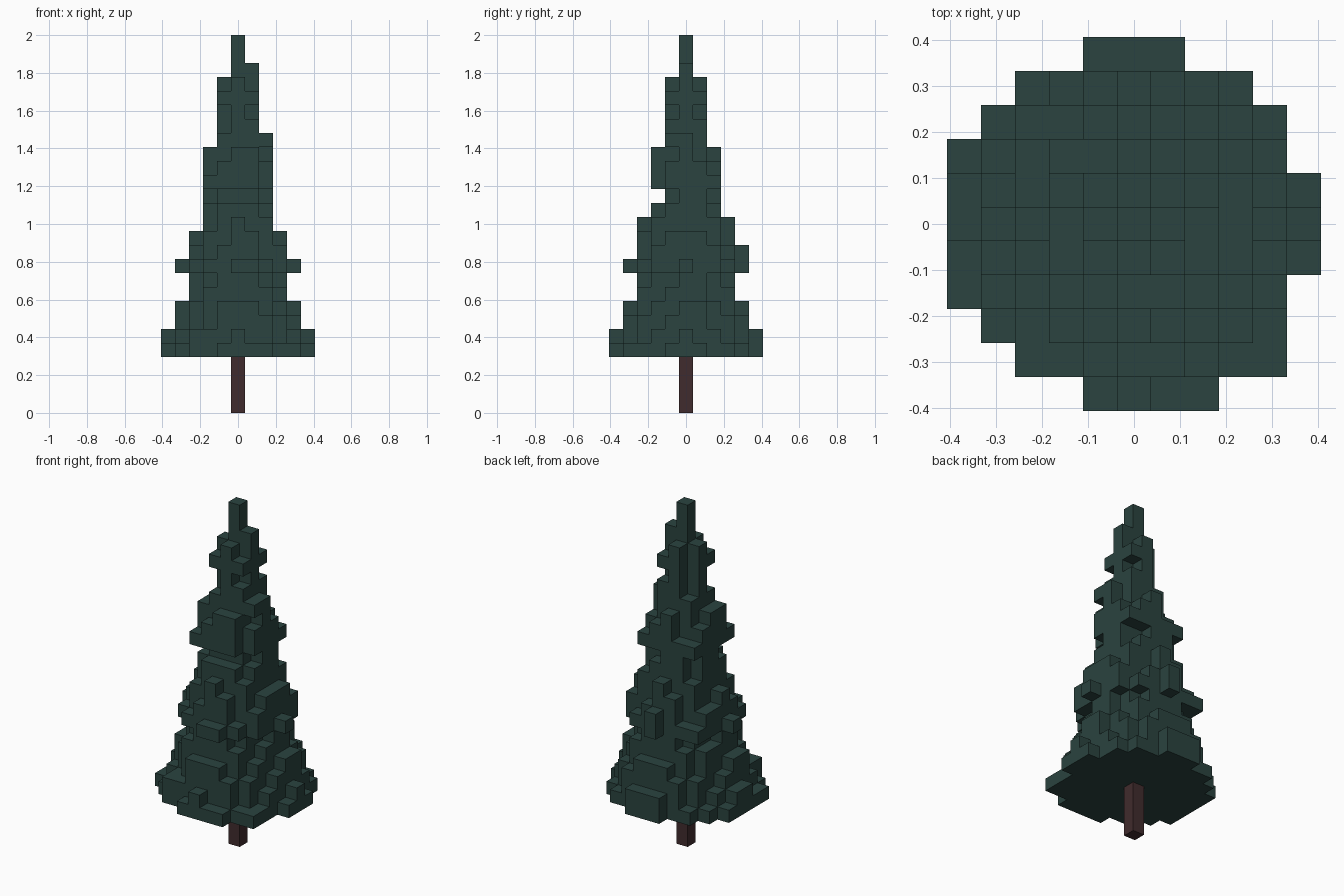
import bpy, bmesh, random
from mathutils import Vector

cube = bpy.data.objects.get("Cube")
if cube:
    bpy.data.objects.remove(cube, do_unlink=True)

random.seed(4)
S = 2 / 27  # block size


def make_material(name, color):
    m = bpy.data.materials.new(name)
    m.use_nodes = True
    m.diffuse_color = color
    m.node_tree.nodes["Principled BSDF"].inputs["Base Color"].default_value = color
    return m


def block_object(name, cells, material):
    """Make a shell around a set of blocks, with no faces between neighbours."""
    bm = bmesh.new()
    for c in sorted(cells):
        for axis in range(3):
            for sign in (-1, 1):
                n = list(c)
                n[axis] += sign
                if tuple(n) in cells:
                    continue
                centre = Vector((c[0], c[1], c[2] + 0.5))
                out, u, v = Vector(), Vector(), Vector()
                out[axis] = sign * 0.5
                u[(axis + 1) % 3] = 0.5
                v[(axis + 2) % 3] = 0.5 * sign
                corners = (-u - v, u - v, u + v, v - u)
                bm.faces.new([bm.verts.new((centre + out + k) * S) for k in corners])
    bmesh.ops.remove_doubles(bm, verts=bm.verts, dist=S * 0.01)
    mesh = bpy.data.meshes.new(name)
    bm.to_mesh(mesh)
    bm.free()
    mesh.materials.append(material)
    ob = bpy.data.objects.new(name, mesh)
    bpy.context.collection.objects.link(ob)
    return ob


# Lowest foliage layer: x span of each row from y = -5 to y = 5
rows = [(-1, 2), (-3, 4), (-4, 4), (-5, 4), (-5, 5), (-5, 5),
        (-5, 5), (-5, 4), (-4, 4), (-3, 3), (-1, 1)]
base = {(x, j - 5) for j, (a, b) in enumerate(rows) for x in range(a, b + 1)}

# Upper layers: radius, x min, x max, y min, y max in blocks
layers = [
    (4.9, -5, 5, -5, 5), (4.4, -4, 4, -4, 4), (4.0, -4, 4, -4, 4),
    (3.65, -3, 3, -3, 3), (3.35, -3, 3, -3, 3), (3.97, -4, 4, -4, 4),
    (3.6, -3, 3, -3, 4), (3.3, -3, 3, -3, 3), (2.9, -2, 2, -3, 3),
    (2.5, -2, 2, -2, 2), (2.2, -2, 2, -1, 2), (2.52, -2, 2, -2, 2),
    (2.3, -2, 2, -2, 2), (2.15, -2, 2, -2, 2), (1.7, -1, 2, -1, 1),
    (1.1, -1, 1, -1, 1), (1.1, -1, 1, -1, 1), (1.1, -1, 1, -1, 1),
    (1.1, -1, 1, -1, 1), (0.3, 0, 1, 0, 0), (0.3, 0, 0, 0, 0),
    (0.3, 0, 0, 0, 0),
]

# Ragged discs with fixed outer tips on each axis
foliage = {(x, y, 4) for x, y in base}
for i, (r, x0, x1, y0, y1) in enumerate(layers):
    z = 5 + i
    for x in range(x0, x1 + 1):
        for y in range(y0, y1 + 1):
            reach = r + random.uniform(-0.27, 0.27)
            if (x, y) in base and (x * x + y * y) ** 0.5 <= reach:
                foliage.add((x, y, z))
    foliage |= {(x0, 0, z), (x1, 0, z), (0, y0, z), (0, y1, z)}

# Single corner twigs
foliage |= {(-3, 3, 10), (-2, 2, 16), (2, 2, 16), (-2, -2, 16), (2, -1, 19),
            (1, -1, 20), (1, 1, 20), (1, -1, 22), (1, 1, 22), (-1, -1, 22)}

block_object("foliage", foliage, make_material("dark_green", (0.0235, 0.057, 0.0505, 1)))
block_object("trunk", {(0, 0, z) for z in range(4)},
             make_material("dark_brown", (0.0515, 0.0245, 0.0262, 1)))
